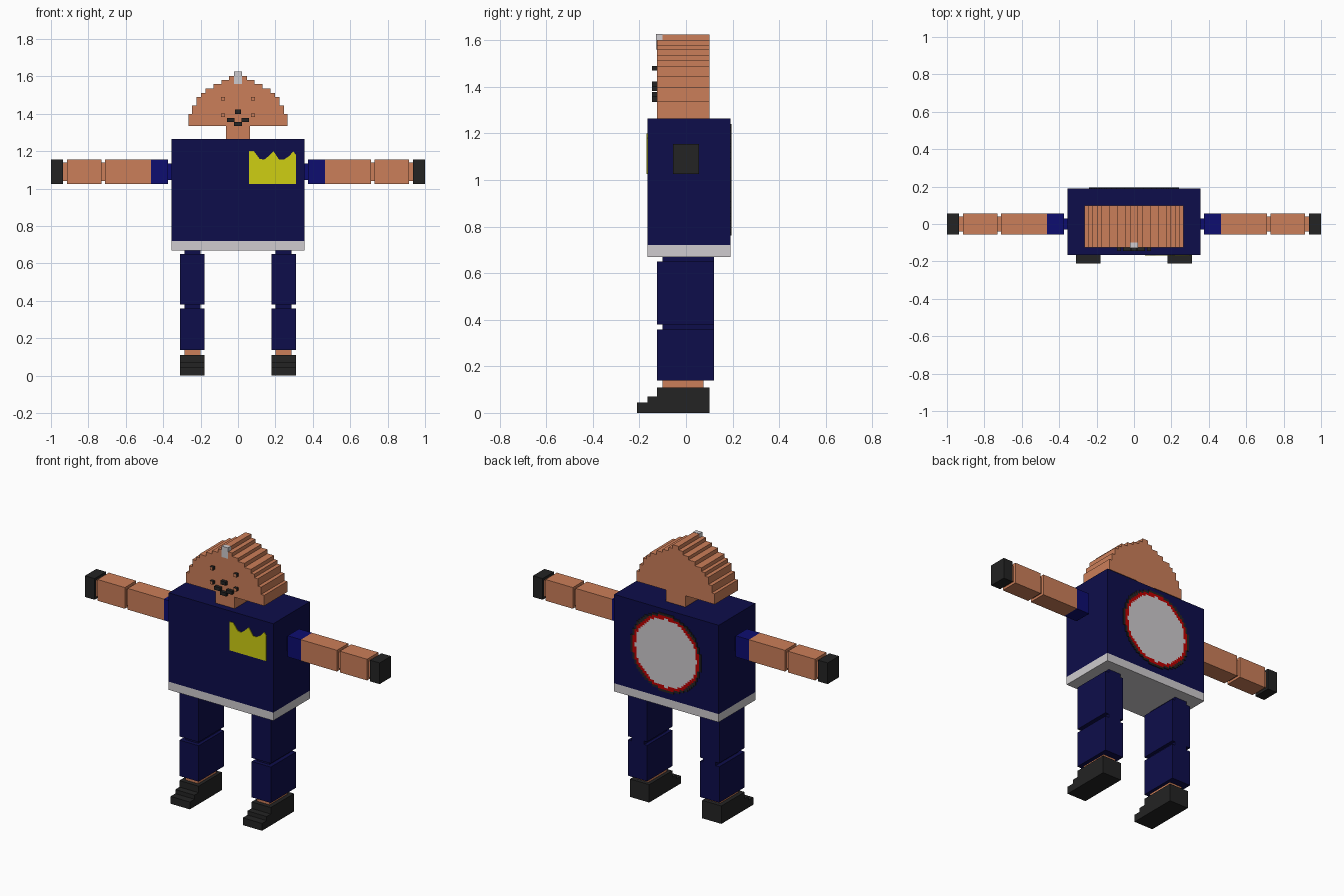
import bpy, bmesh, math

if "Cube" in bpy.data.objects:
    bpy.data.objects.remove(bpy.data.objects["Cube"])


def material(name, r, g, b):
    m = bpy.data.materials.new(name)
    m.diffuse_color = (r, g, b, 1)
    m.use_nodes = True
    m.node_tree.nodes["Principled BSDF"].inputs["Base Color"].default_value = m.diffuse_color
    return m


SKIN = material("skin", 0.60, 0.21, 0.10)
NAVY = material("navy", 0.004, 0.004, 0.07)
BLUE = material("sleeve blue", 0.004, 0.004, 0.16)
WHITE = material("white", 0.62, 0.60, 0.62)
DARK = material("dark grey", 0.017, 0.017, 0.017)
YELLOW = material("yellow", 0.62, 0.62, 0.006)
RED = material("red", 0.50, 0.0, 0.0)


def add_mesh(name, bm, *mats):
    bmesh.ops.recalc_face_normals(bm, faces=bm.faces)
    me = bpy.data.meshes.new(name)
    bm.to_mesh(me)
    bm.free()
    for m in mats:
        me.materials.append(m)
    ob = bpy.data.objects.new(name, me)
    bpy.context.collection.objects.link(ob)
    return ob


def box(name, x0, x1, y0, y1, z0, z1, mat):
    bm = bmesh.new()
    bmesh.ops.create_cube(bm, size=1)
    for v in bm.verts:
        v.co.x = x0 if v.co.x < 0 else x1
        v.co.y = y0 if v.co.y < 0 else y1
        v.co.z = z0 if v.co.z < 0 else z1
    return add_mesh(name, bm, mat)


def pair(name, x0, x1, y0, y1, z0, z1, mat):
    """The same box on both sides of the body."""
    return [box("right_" + name, x0, x1, y0, y1, z0, z1, mat),
            box("left_" + name, -x1, -x0, y0, y1, z0, z1, mat)]


def extrude_profile(name, pts, y0, y1, mat):
    """Outline in x, z pushed through y."""
    bm = bmesh.new()
    face = bm.faces.new([bm.verts.new((x, y0, z)) for x, z in pts])
    res = bmesh.ops.extrude_face_region(bm, geom=[face])
    for v in res["geom"]:
        if isinstance(v, bmesh.types.BMVert):
            v.co.y = y1
    return add_mesh(name, bm, mat)


# Torso and belt
box("torso", -0.355, 0.355, -0.165, 0.19, 0.72, 1.265, NAVY)
box("belt", -0.355, 0.355, -0.165, 0.19, 0.67, 0.72, WHITE)

# Neck and stepped head
box("neck", -0.065, 0.065, -0.125, 0.10, 1.265, 1.335, SKIN)
steps = [(0.265, 1.40), (0.245, 1.445), (0.222, 1.49), (0.198, 1.512),
         (0.175, 1.535), (0.13, 1.56), (0.088, 1.58), (0.048, 1.602), (0.02, 1.625)]
half, z = [], 1.335
for w, top in steps:
    half += [(w, z), (w, top)]
    z = top
extrude_profile("head", half + [(-x, zz) for x, zz in reversed(half)], -0.125, 0.10, SKIN)
box("forehead_tuft", -0.021, 0.021, -0.128, -0.10, 1.56, 1.627, WHITE)


# Face studs: dark sides with a skin coloured front
def stud(ob):
    ob.data.materials.append(SKIN)
    for p in ob.data.polygons:
        if p.normal.y < -0.5:
            p.material_index = 1


for ob in (pair("eye", 0.07, 0.09, -0.145, -0.125, 1.47, 1.49, DARK)
           + pair("mouth_corner", 0.07, 0.09, -0.145, -0.125, 1.383, 1.402, DARK)):
    stud(ob)
box("nose", -0.017, 0.017, -0.145, -0.125, 1.40, 1.422, DARK)
pair("mouth_side", 0.02, 0.06, -0.145, -0.125, 1.356, 1.377, DARK)
box("mouth_bottom", -0.021, 0.021, -0.145, -0.125, 1.335, 1.356, DARK)

# Arms
pair("shoulder_joint", 0.355, 0.375, -0.03, 0.03, 1.045, 1.135, BLUE)
pair("sleeve", 0.375, 0.465, -0.055, 0.055, 1.025, 1.155, BLUE)
pair("upper_arm", 0.465, 0.71, -0.055, 0.055, 1.025, 1.155, SKIN)
pair("elbow", 0.71, 0.73, -0.04, 0.04, 1.04, 1.14, SKIN)
pair("forearm", 0.73, 0.915, -0.055, 0.055, 1.025, 1.155, SKIN)
pair("wrist", 0.915, 0.935, -0.04, 0.04, 1.04, 1.14, SKIN)
pair("glove", 0.935, 1.0, -0.055, 0.055, 1.025, 1.155, DARK)

# Legs
pair("hip", 0.20, 0.285, -0.10, 0.12, 0.65, 0.67, NAVY)
pair("thigh", 0.18, 0.31, -0.125, 0.12, 0.38, 0.65, NAVY)
pair("knee", 0.20, 0.285, -0.10, 0.12, 0.358, 0.38, NAVY)
pair("shin", 0.18, 0.31, -0.125, 0.12, 0.138, 0.358, NAVY)
pair("ankle", 0.20, 0.285, -0.10, 0.075, 0.11, 0.138, SKIN)

# Stepped shoes
for part, toe, z0, z1 in (("sole", -0.21, 0, 0.045), ("middle", -0.165, 0.045, 0.07),
                          ("top", -0.125, 0.07, 0.11)):
    pair("shoe_" + part, 0.18, 0.31, toe, 0.10, z0, z1, DARK)

# Yellow chest patch with three points
crown = [(0.06, 1.025), (0.31, 1.025), (0.31, 1.18), (0.295, 1.20), (0.275, 1.175),
         (0.245, 1.155), (0.22, 1.155), (0.19, 1.20), (0.165, 1.175), (0.14, 1.155),
         (0.115, 1.16), (0.085, 1.20), (0.06, 1.20)]
extrude_profile("chest_patch", crown, -0.169, -0.164, YELLOW)

# Plain pixel disc on the back: white centre, red ring, dark rim
bm = bmesh.new()
CELL, N, CZ = 0.0133, 18, 1.0
bmesh.ops.create_grid(bm, x_segments=2 * N, y_segments=2 * N, size=CELL * N)
outside = []
for f in bm.faces:
    c = f.calc_center_median()
    r = math.hypot(c.x, c.y)
    f.material_index = 0 if r < 0.207 else 1 if r < 0.225 else 2
    if r > 0.24:
        outside.append(f)
bmesh.ops.delete(bm, geom=outside, context="FACES")
res = bmesh.ops.extrude_face_region(bm, geom=bm.faces[:])
for v in res["geom"]:
    if isinstance(v, bmesh.types.BMVert):
        v.co.z += 0.006
for v in bm.verts:
    v.co = (v.co.x, 0.189 + v.co.z, CZ + v.co.y)
add_mesh("back_disc", bm, WHITE, RED, DARK)
